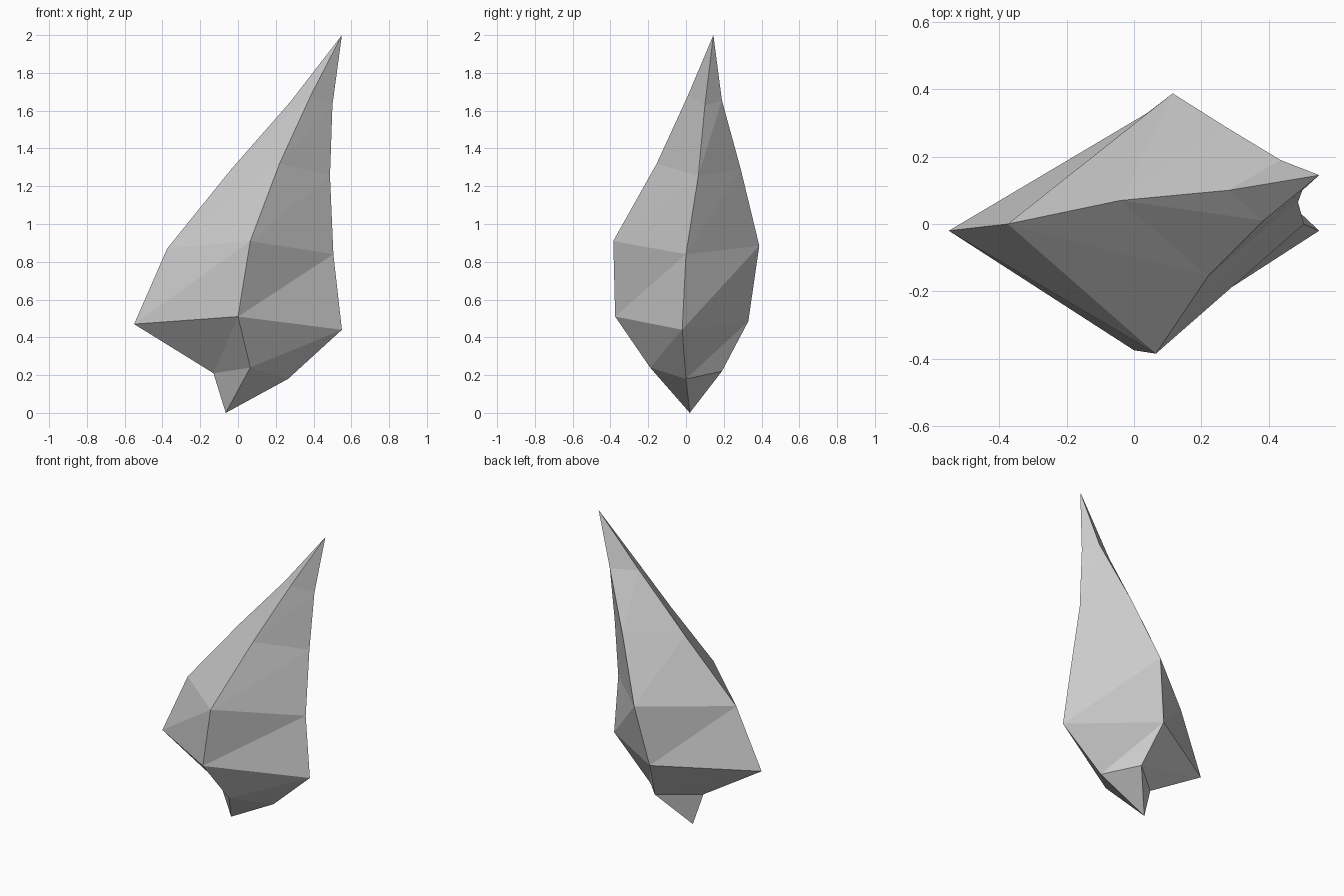
import bpy
import bmesh

if "Cube" in bpy.data.objects:
    bpy.data.objects.remove(bpy.data.objects["Cube"])

# Plain grey stone
stone = bpy.data.materials.new("grey_stone")
stone.diffuse_color = (0.6, 0.6, 0.6, 1.0)
stone.use_nodes = True
stone.node_tree.nodes["Principled BSDF"].inputs["Base Color"].default_value = stone.diffuse_color

# Four-sided cross-sections, bottom to top: left, front, right, back corners
rings = [
    [(-0.13, 0.00, 0.21), (0.065, -0.19, 0.24), (0.265, 0.00, 0.18), (0.10, 0.19, 0.22)],
    [(-0.55, -0.02, 0.47), (0.00, -0.375, 0.51), (0.55, -0.02, 0.44), (0.04, 0.33, 0.485)],
    [(-0.375, 0.00, 0.87), (0.065, -0.385, 0.91), (0.505, 0.00, 0.84), (0.115, 0.388, 0.885)],
    [(-0.04, 0.07, 1.285), (0.22, -0.155, 1.32), (0.487, 0.065, 1.255), (0.27, 0.29, 1.29)],
    [(0.28, 0.10, 1.65), (0.385, 0.01, 1.68), (0.50, 0.10, 1.63), (0.435, 0.19, 1.655)],
]

bm = bmesh.new()
loops = [[bm.verts.new(p) for p in ring] for ring in rings]
base = bm.verts.new((-0.065, 0.02, 0.0))
tip = bm.verts.new((0.55, 0.145, 2.0))

# Side facets, each split along the same twisting diagonal
for low, high in zip(loops, loops[1:]):
    for i in range(4):
        j = (i + 1) % 4
        bm.faces.new((low[i], low[j], high[j]))
        bm.faces.new((low[i], high[j], high[i]))

# Pointed ends
for i in range(4):
    j = (i + 1) % 4
    bm.faces.new((base, loops[0][j], loops[0][i]))
    bm.faces.new((tip, loops[-1][i], loops[-1][j]))

bmesh.ops.recalc_face_normals(bm, faces=bm.faces)
mesh = bpy.data.meshes.new("leaning_shard")
bm.to_mesh(mesh)
bm.free()
mesh.materials.append(stone)
shard = bpy.data.objects.new("leaning_shard", mesh)
bpy.context.collection.objects.link(shard)
